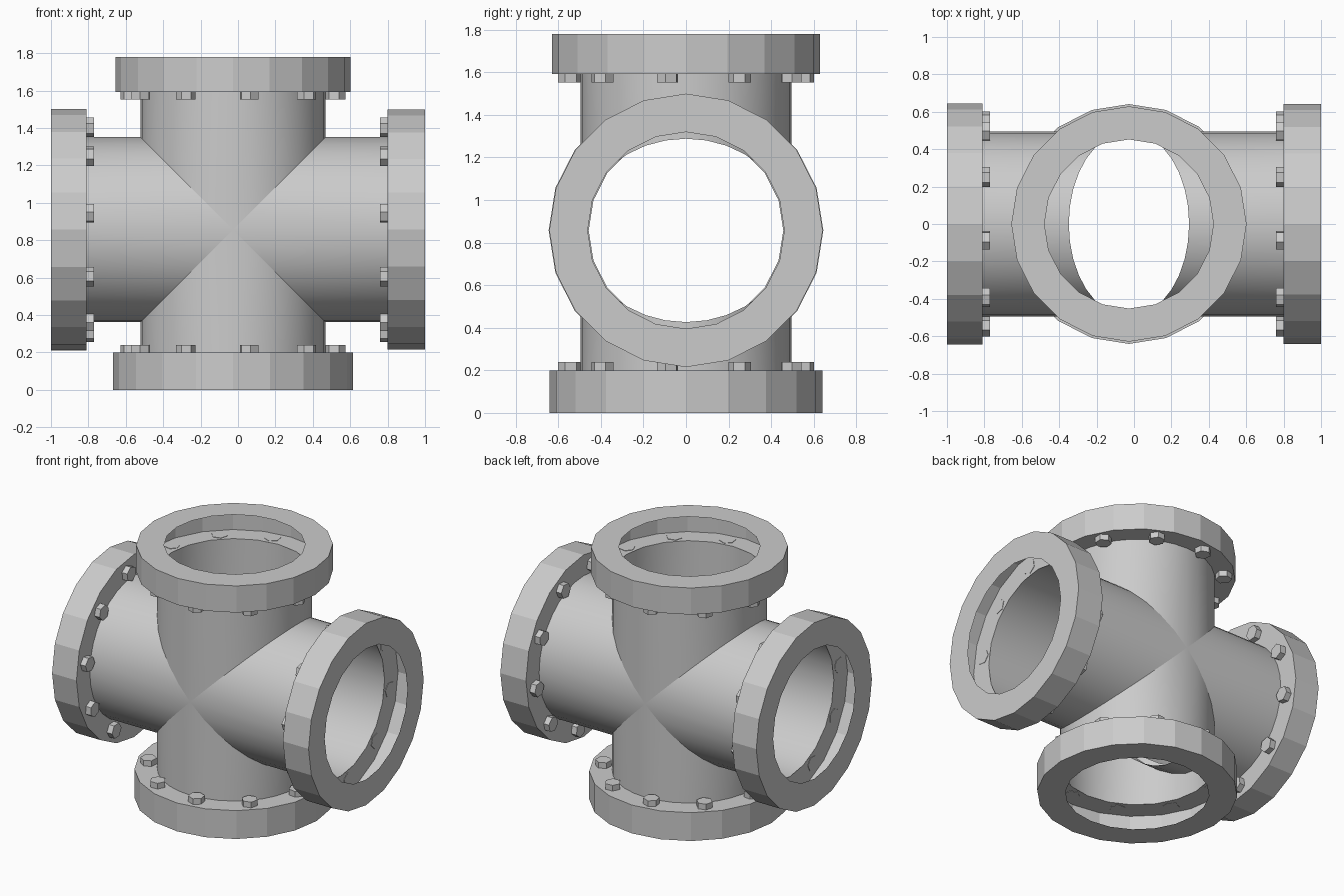
import bpy, bmesh
from math import cos, sin, radians, pi
from mathutils import Vector

if "Cube" in bpy.data.objects:
    bpy.data.objects.remove(bpy.data.objects["Cube"])

CENTRE = Vector((-0.027, 0, 0.857))
PIPE_R = 0.495
X, Y, Z = Vector((1, 0, 0)), Vector((0, 1, 0)), Vector((0, 0, 1))


class Part:
    """Mesh builder working in an arm's frame: u, v across it, d outward along it."""
    def __init__(self, name, u, v, d):
        self.name, self.u, self.v, self.d = name, u, v, d
        self.flip = u.cross(v).dot(d) < 0
        self.bm = bmesh.new()

    def ring(self, r, t, n, centre=(0, 0), phase=0.0, slope=None):
        verts = []
        for i in range(n):
            a = 2 * pi * i / n + phase
            p, q = centre[0] + r * cos(a), centre[1] + r * sin(a)
            h = t if slope is None else slope * abs(p)
            verts.append(self.bm.verts.new(CENTRE + p * self.u + q * self.v + h * self.d))
        return verts

    def face(self, verts):
        self.bm.faces.new(verts[::-1] if self.flip else verts)

    def bridge(self, a, b):
        n = len(a)
        for i in range(n):
            j = (i + 1) % n
            self.face([a[i], a[j], b[j], b[i]])

    def finish(self, smooth=False):
        me = bpy.data.meshes.new(self.name)
        self.bm.to_mesh(me)
        self.bm.free()
        for p in me.polygons:
            p.use_smooth = smooth
        ob = bpy.data.objects.new(self.name, me)
        bpy.context.collection.objects.link(ob)


def arm(name, u, v, d, t0, t1, slope, flange_r, hole_r):
    # open pipe whose inner end is mitred into the crossing
    pipe = Part(name + "_pipe", u, v, d)
    pipe.bridge(pipe.ring(PIPE_R, 0, 32, slope=slope), pipe.ring(PIPE_R, t0, 32))
    pipe.finish(smooth=True)

    # hollow flange: back ledge, rim and front annulus
    fl = Part(name + "_flange", u, v, d)
    rings = [fl.ring(PIPE_R - 0.003, t0, 20), fl.ring(flange_r, t0, 20),
             fl.ring(flange_r, t1, 20), fl.ring(hole_r, t1, 20)]
    for a, b in zip(rings, rings[1:]):
        fl.bridge(a, b)
    fl.finish()

    # ten hexagonal bolts behind the flange
    bolts = Part(name + "_bolts", u, v, d)
    for i in range(10):
        a = radians(27 + 36 * i)
        c = (0.555 * cos(a), 0.555 * sin(a))
        low = bolts.ring(0.053, t0 - 0.04, 6, c, a)
        high = bolts.ring(0.053, t0 + 0.003, 6, c, a)
        bolts.bridge(low, high)
        bolts.face(low[::-1])
        bolts.face(high)
    bolts.finish()


arm("left", Z, Y, -X, 0.783, 0.973, 0.65, 0.645, 0.457)
arm("right", Z, Y, X, 0.827, 1.027, 0.65, 0.642, 0.462)
arm("top", X, Y, Z, 0.735, 0.923, 0.87, 0.629, 0.452)
arm("bottom", X, Y, -Z, 0.657, 0.857, 0.87, 0.641, 0.46)
